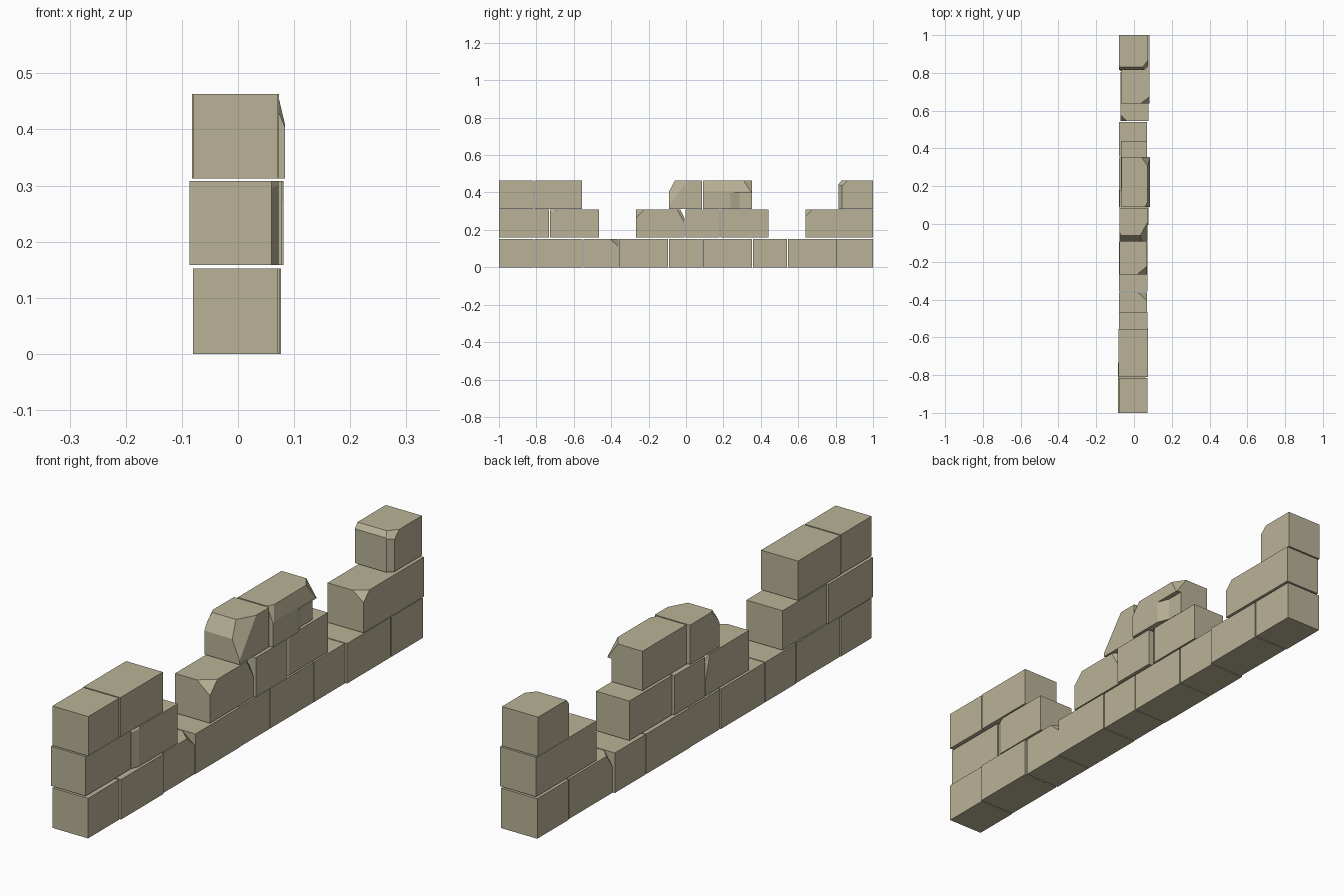
import bpy, bmesh
from mathutils import Vector

if "Cube" in bpy.data.objects:
    bpy.data.objects.remove(bpy.data.objects["Cube"])

stone = bpy.data.materials.new("sandstone")
stone.diffuse_color = (0.49, 0.45, 0.31, 1)
stone.use_nodes = True
stone.node_tree.nodes["Principled BSDF"].inputs["Base Color"].default_value = stone.diffuse_color

ROWS = {"lower": (0.0, 0.152), "middle": (0.158, 0.308), "upper": (0.313, 0.463)}


def box(name, x0, x1, y0, y1, z0, z1, cuts=()):
    """Box with chips; each chip = corner signs (sx, sy, sz) and distances
    along the three edges (0 = the cut runs parallel to that axis)."""
    bm = bmesh.new()
    bmesh.ops.create_cube(bm, size=1)
    lo, hi = Vector((x0, y0, z0)), Vector((x1, y1, z1))
    for v in bm.verts:
        v.co = Vector([lo[i] if v.co[i] < 0 else hi[i] for i in range(3)])
    for signs, dist in cuts:
        corner = Vector([hi[i] if signs[i] > 0 else lo[i] for i in range(3)])
        normal = Vector([signs[i] / dist[i] if dist[i] else 0 for i in range(3)])
        axis = next(i for i in range(3) if dist[i])
        corner[axis] -= signs[axis] * dist[axis]
        bmesh.ops.bisect_plane(bm, geom=bm.verts[:] + bm.edges[:] + bm.faces[:],
                               plane_co=corner, plane_no=normal.normalized(),
                               clear_outer=True)
        rim = [e for e in bm.edges if e.is_boundary]
        bmesh.ops.holes_fill(bm, edges=rim, sides=0)
    bmesh.ops.recalc_face_normals(bm, faces=bm.faces[:])
    mesh = bpy.data.meshes.new(name)
    bm.to_mesh(mesh)
    bm.free()
    mesh.materials.append(stone)
    ob = bpy.data.objects.new(name, mesh)
    bpy.context.collection.objects.link(ob)
    return ob


# chip corners: right side (+x), near (-y) or far (+y) end
RN, RF, LN, LF = (1, -1, 1), (1, 1, 1), (-1, -1, 1), (-1, 1, 1)

# row, x range, y range, chips
blocks = [
    # lower course
    ("lower", -0.080, 0.070, -1.0, -0.815, []),
    ("lower", -0.078, 0.075, -0.81, -0.553, []),
    ("lower", -0.080, 0.070, -0.547, -0.362, [(RF, (0.05, 0.045, 0.04))]),
    ("lower", -0.080, 0.072, -0.358, -0.095, []),
    ("lower", -0.078, 0.070, -0.091, 0.089, []),
    ("lower", -0.080, 0.070, 0.091, 0.353, []),
    ("lower", -0.080, 0.070, 0.357, 0.541, []),
    ("lower", -0.072, 0.077, 0.545, 0.806, [(LN, (0.035, 0.035, 0.05))]),
    ("lower", -0.075, 0.077, 0.811, 1.0, []),
    # middle course
    ("middle", -0.086, 0.060, -1.0, -0.732, []),
    ("middle", -0.080, 0.072, -0.728, -0.465,
     [(RN, (0.012, 0.03, 0)), (RN, (0.02, 0.04, 0.03))]),
    ("middle", -0.077, 0.070, -0.268, -0.008,
     [(RN, (0.055, 0.045, 0.045)), (RF, (0, 0.022, 0.045)),
      (RF, (0.03, 0.04, 0.07)), (LF, (0.03, 0.025, 0.09))]),
    ("middle", -0.078, 0.078, -0.004, 0.180, []),
    ("middle", -0.070, 0.070, 0.185, 0.440, [(RN, (0.012, 0.02, 0))]),
    ("middle", -0.070, 0.081, 0.638, 1.0, [(RN, (0.045, 0.035, 0.035))]),
    # upper course
    ("upper", -0.080, 0.071, -1.0, -0.815, []),
    ("upper", -0.082, 0.073, -0.81, -0.555, []),
    ("upper", -0.077, 0.071, -0.092, 0.086,
     [(RN, (0, 0.032, 0.06)), (RN, (0.055, 0.10, 0.135)),
      (LN, (0.025, 0.05, 0.05))]),
    ("upper", -0.065, 0.084, 0.091, 0.354,
     [(RF, (0.013, 0, 0.055)), (RF, (0.045, 0.065, 0.065)),
      (RN, (0.025, 0.05, 0.06))]),
    ("upper", -0.079, 0.073, 0.815, 1.0,
     [(RN, (0, 0.015, 0.02)), (RN, (0.04, 0.05, 0.045)), (RN, (0.02, 0.02, 0))]),
]
counts = {}
made = []
for row, x0, x1, y0, y1, cuts in blocks:
    counts[row] = counts.get(row, 0) + 1
    made.append(box(f"{row}_stone_{counts[row]}", x0, x1, y0, y1, *ROWS[row], cuts))

# broken-out ledge on the right side of the upper centre stone
cutter = box("ledge_cutter", 0.065, 0.12, 0.235, 0.40, 0.25, 0.40,
             [((-1, -1, 1), (0.02, 0.05, 0))])
cutter.hide_render = True
cutter.hide_viewport = True
mod = made[-2].modifiers.new("ledge", "BOOLEAN")
mod.operation = "DIFFERENCE"
mod.object = cutter
mod.solver = "EXACT"
